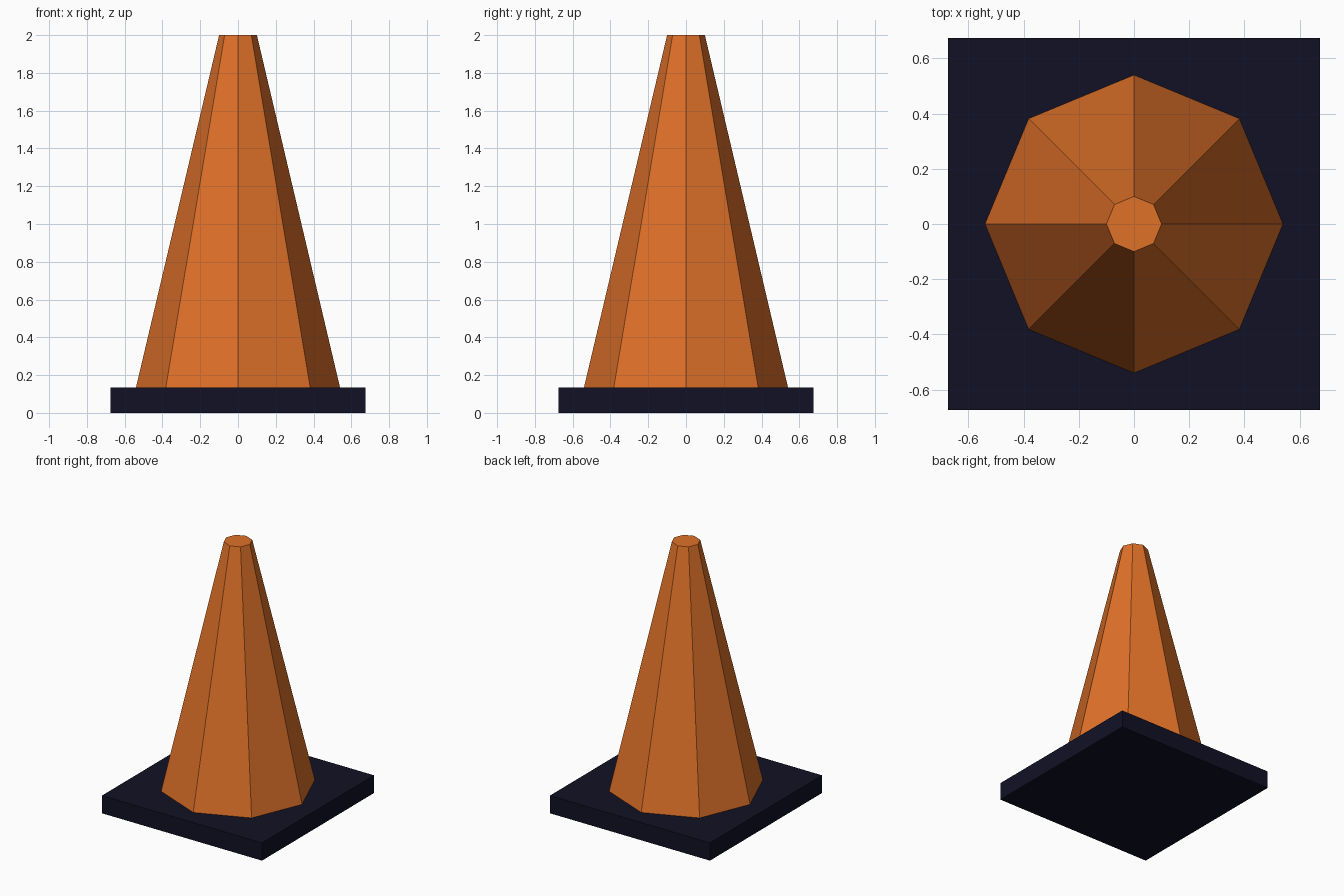
import bpy

cube = bpy.data.objects.get("Cube")
if cube:
    bpy.data.objects.remove(cube, do_unlink=True)


def make_material(name, colour):
    mat = bpy.data.materials.new(name)
    mat.use_nodes = True
    mat.diffuse_color = colour
    mat.node_tree.nodes["Principled BSDF"].inputs["Base Color"].default_value = colour
    return mat


def finish(name, mat):
    obj = bpy.context.object
    obj.name = obj.data.name = name
    obj.data.materials.append(mat)
    return obj


orange = make_material("orange", (0.74, 0.165, 0.022, 1))
navy = make_material("dark_navy", (0.0055, 0.0055, 0.0185, 1))

HEIGHT = 2.0
BASE_WIDTH = 1.35
BASE_HEIGHT = 0.135

# Square foot slab
bpy.ops.mesh.primitive_cube_add(size=1, location=(0, 0, BASE_HEIGHT / 2))
base = finish("base", navy)
base.scale = (BASE_WIDTH, BASE_WIDTH, BASE_HEIGHT)
bpy.ops.object.transform_apply(location=False, rotation=False, scale=True)

# Eight-sided tapered cone with a flat tip
bpy.ops.mesh.primitive_cone_add(
    vertices=8, radius1=0.54, radius2=0.1, depth=HEIGHT - BASE_HEIGHT,
    location=(0, 0, (HEIGHT + BASE_HEIGHT) / 2))
finish("cone", orange)
